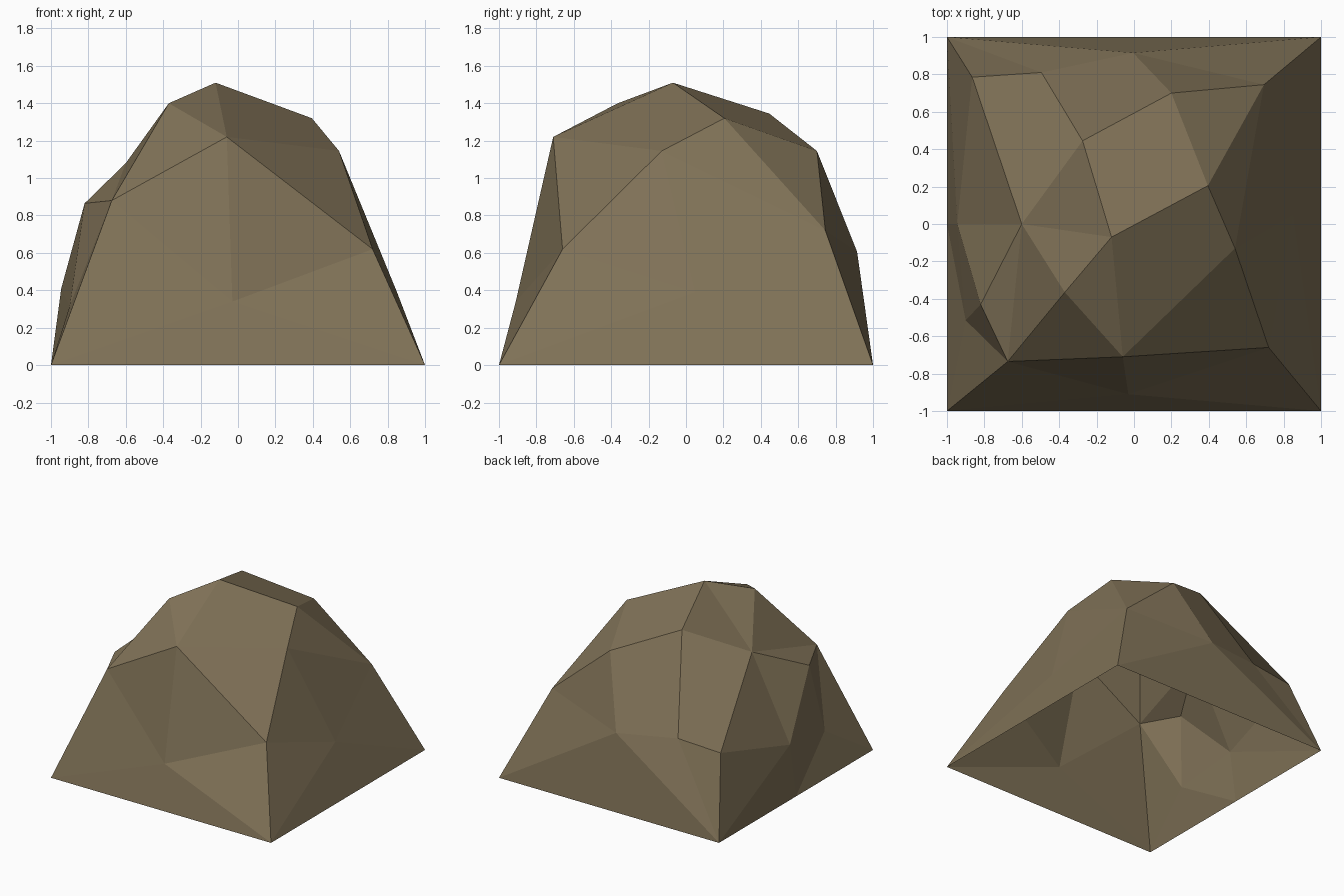
import bpy, bmesh

# Rock shell: irregular dome with a square, open foot
points = [
    (-1, -1, 0),                                                   # 0 front left foot
    (-.12, -.07, 1.51), (-.275, .445, 1.345), (.20, .70, 1.145),   # 1-3 crown
    (.395, .205, 1.32), (.54, -.13, 1.145), (-.06, -.71, 1.22),    # 4-6
    (-.37, -.365, 1.40), (-.675, -.735, .88), (-.60, 0, 1.08),     # 7-9
    (-.495, .81, .65), (-.865, .785, .62), (-.945, 0, .41),        # 10-12 left flank
    (-.82, -.43, .865), (-.90, -.515, .315), (.72, -.66, .62),     # 13-15
    (-.03, -.91, .34), (.695, .745, .72), (-.005, .915, .605),     # 16-18
    (.85, .05, .39),                                               # 19 right flank
    (1, -1, 0), (1, 1, 0), (-1, 1, 0), (-1, 0, 0),                 # 20-23 foot
]
crown = [(1, 4, 3, 2), (1, 6, 5, 4), (1, 7, 6), (7, 8, 6), (1, 2, 9), (1, 9, 7)]
left = [(9, 8, 7), (13, 8, 9), (9, 12, 13), (9, 11, 12), (12, 14, 13), (14, 8, 13),
        (0, 8, 14), (0, 14, 23), (23, 14, 12), (23, 12, 22), (22, 12, 11), (2, 10, 11, 9)]
back = [(22, 11, 10), (22, 10, 18), (22, 18, 21), (21, 18, 17), (18, 3, 17), (2, 3, 18, 10)]
right = [(3, 4, 17), (4, 5, 17), (5, 19, 17), (17, 19, 21), (19, 20, 21), (15, 20, 19), (5, 15, 19)]
front = [(5, 6, 15), (15, 6, 16), (20, 15, 16), (0, 20, 16), (0, 16, 8), (8, 16, 6)]

bm = bmesh.new()
verts = [bm.verts.new(p) for p in points]
for side in (crown, left, back, right, front):
    for face in side:
        bm.faces.new([verts[i] for i in face])
bmesh.ops.recalc_face_normals(bm, faces=bm.faces)
# Make sure the shell faces outwards (crown must point up)
bm.faces.ensure_lookup_table()
if bm.faces[0].normal.z < 0:
    bmesh.ops.reverse_faces(bm, faces=bm.faces)

mesh = bpy.data.meshes.new("rock")
bm.to_mesh(mesh)
bm.free()
rock = bpy.data.objects.new("rock", mesh)
bpy.context.collection.objects.link(rock)

# Stone colour
stone = bpy.data.materials.new("brown stone")
stone.diffuse_color = (0.215, 0.167, 0.095, 1)
mesh.materials.append(stone)
